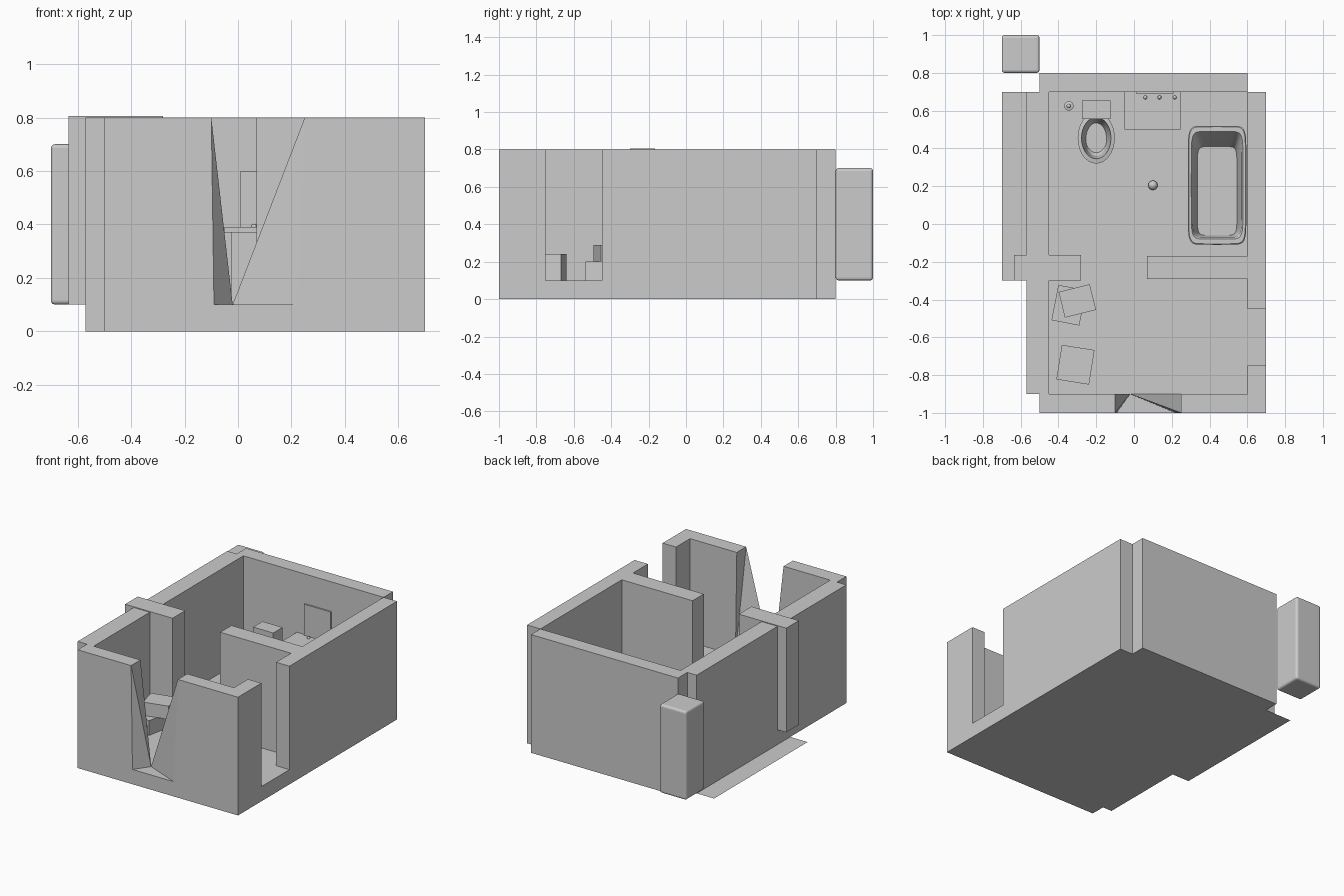
import bpy, bmesh, math

if "Cube" in bpy.data.objects:
    bpy.data.objects.remove(bpy.data.objects["Cube"])


def finish(name, bm, smooth=False):
    bmesh.ops.recalc_face_normals(bm, faces=bm.faces)
    me = bpy.data.meshes.new(name)
    bm.to_mesh(me)
    bm.free()
    ob = bpy.data.objects.new(name, me)
    bpy.context.collection.objects.link(ob)
    if smooth:
        bpy.ops.object.select_all(action='DESELECT')
        ob.select_set(True)
        bpy.context.view_layer.objects.active = ob
        bpy.ops.object.shade_smooth_by_angle(angle=math.radians(35))
    return ob


def box(name, x0, x1, y0, y1, z0, z1, rot=0):
    bm = bmesh.new()
    bmesh.ops.create_cube(bm, size=1)
    for v in bm.verts:
        v.co.x *= x1 - x0
        v.co.y *= y1 - y0
        v.co.z *= z1 - z0
    ob = finish(name, bm)
    ob.location = ((x0 + x1) / 2, (y0 + y1) / 2, (z0 + z1) / 2)
    ob.rotation_euler.z = math.radians(rot)
    return ob


def hull(name, pts):
    bm = bmesh.new()
    for p in pts:
        bm.verts.new(p)
    bmesh.ops.convex_hull(bm, input=bm.verts)
    return finish(name, bm)


def loft(name, rings, power=2, n=32):
    """Stack superellipse rings (cx, cy, rx, ry, z), closing both ends."""
    bm = bmesh.new()
    loops = []
    for cx, cy, rx, ry, z in rings:
        loop = []
        for i in range(n):
            a = math.tau * i / n
            c, s = math.cos(a), math.sin(a)
            px = math.copysign(abs(c) ** (2 / power), c)
            py = math.copysign(abs(s) ** (2 / power), s)
            loop.append(bm.verts.new((cx + rx * px, cy + ry * py, z)))
        loops.append(loop)
    for a, b in zip(loops, loops[1:]):
        for i in range(n):
            bm.faces.new((a[i], a[(i + 1) % n], b[(i + 1) % n], b[i]))
    bm.faces.new(loops[0])
    bm.faces.new(loops[-1])
    return finish(name, bm, True)


def ball(name, x, y, z, r):
    bm = bmesh.new()
    bmesh.ops.create_uvsphere(bm, u_segments=16, v_segments=10, radius=r)
    ob = finish(name, bm, True)
    ob.location = (x, y, z)


F, T = 0.1, 0.8  # floor level and wall top

# floor slab and thin outer ledge
box("floor", -0.57, 0.6, -0.9, 0.7, 0, F)
bm = bmesh.new()
bm.faces.new([bm.verts.new(p) for p in
              ((-0.7, -0.3, 0), (-0.56, -0.3, 0), (-0.56, 0.7, 0), (-0.7, 0.7, 0))])
finish("outer_ledge", bm)

# outer walls
box("left_wall", -0.57, -0.45, -0.9, 0.7, F, T)
box("back_wall", -0.5, 0.6, 0.7, 0.8, 0, T)
box("right_wall", 0.6, 0.7, -0.45, 0.7, 0, T)
box("right_wall_front", 0.6, 0.7, -0.9, -0.75, 0, T)
box("right_doorsill", 0.6, 0.7, -0.75, -0.45, 0, F)
box("front_sill", -0.5, 0.7, -1, -0.9, 0, F)

# front wall with splayed V opening
Y0, Y1 = -1, -0.9
hull("front_wall_left", [(-0.5, y, z) for y in (Y0, Y1) for z in (F, T)] +
     [(-0.1, Y0, T), (-0.1, Y1, T), (-0.09, Y0, F), (-0.02, Y1, F)])
hull("front_wall_right", [(0.7, y, z) for y in (Y0, Y1) for z in (F, T)] +
     [(0.25, Y0, T), (0.25, Y1, T), (0.26, Y0, F), (0.26, Y1, F)])
hull("front_wall_splay", [(0.25, Y0, T), (0.22, Y0, F), (-0.02, Y1, F),
                          (0.27, Y1, F), (0.27, Y0, F)])

# inner partitions
box("partition_left", -0.635, -0.28, -0.3, -0.165, F, 0.805)
box("partition_right", 0.07, 0.6, -0.29, -0.17, F, T)

# rounded outside cabinet
cab = box("outside_cabinet", -0.7, -0.5, 0.8, 1.0, 0.1, 0.7)
mod = cab.modifiers.new("round", 'BEVEL')
mod.width, mod.segments = 0.015, 3

# bathtub
TX, TY = 0.44, 0.205
loft("bathtub", [(TX, TY, 0.13, 0.28, F), (TX, TY, 0.145, 0.3, 0.22),
                 (TX, TY, 0.15, 0.31, 0.3), (TX, TY, 0.155, 0.315, 0.31),
                 (TX, TY, 0.155, 0.315, 0.325), (TX, TY, 0.15, 0.31, 0.33),
                 (TX, TY, 0.137, 0.285, 0.33), (TX, TY, 0.13, 0.275, 0.315),
                 (TX, 0.175, 0.105, 0.235, 0.15)], power=9, n=48)

# toilet
loft("toilet_bowl", [(-0.2, 0.47, 0.06, 0.09, F), (-0.2, 0.47, 0.055, 0.085, 0.17),
                     (-0.2, 0.455, 0.09, 0.125, 0.24), (-0.2, 0.455, 0.098, 0.135, 0.25),
                     (-0.2, 0.455, 0.098, 0.135, 0.27), (-0.2, 0.455, 0.078, 0.11, 0.275),
                     (-0.2, 0.455, 0.075, 0.105, 0.25), (-0.2, 0.45, 0.055, 0.085, 0.18)])
box("toilet_tank", -0.275, -0.125, 0.555, 0.655, 0.22, 0.42)
loft("brush_holder", [(-0.345, 0.625, r, r, z) for r, z in
                      ((0.025, F), (0.025, 0.16), (0.006, 0.165), (0.006, 0.25))], n=16)
ball("brush_knob", -0.345, 0.625, 0.25, 0.012)

# washbasin cabinet, taps and mirror
box("vanity_body", -0.025, 0.22, 0.52, 0.7, F, 0.37)
box("vanity_top", -0.05, 0.245, 0.5, 0.7, 0.37, 0.39)
box("mirror", 0.01, 0.21, 0.69, 0.7, 0.39, 0.6)
for x in (0.06, 0.135, 0.215):
    ball("tap_knob", x, 0.67, 0.392, 0.01)

# floor mats and drain
box("mat_middle", 0.0, 0.15, 0.155, 0.25, F, 0.102)
box("mat_front", -0.035, 0.15, -0.1, 0.0, F, 0.102)
box("mat_side", 0.155, 0.24, 0.09, 0.29, F, 0.102, -6)
ball("floor_ball", 0.1, 0.205, 0.12, 0.025)

# storage boxes
for name, cx, cy, w, d, z0, z1, r in (
        ("storage_box_front", -0.31, -0.745, 0.175, 0.185, F, 0.24, -9),
        ("storage_box_lower", -0.345, -0.43, 0.15, 0.19, F, 0.2, -11),
        ("storage_box_upper", -0.3, -0.407, 0.17, 0.14, 0.2, 0.29, 14)):
    box(name, cx - w / 2, cx + w / 2, cy - d / 2, cy + d / 2, z0, z1, r)
